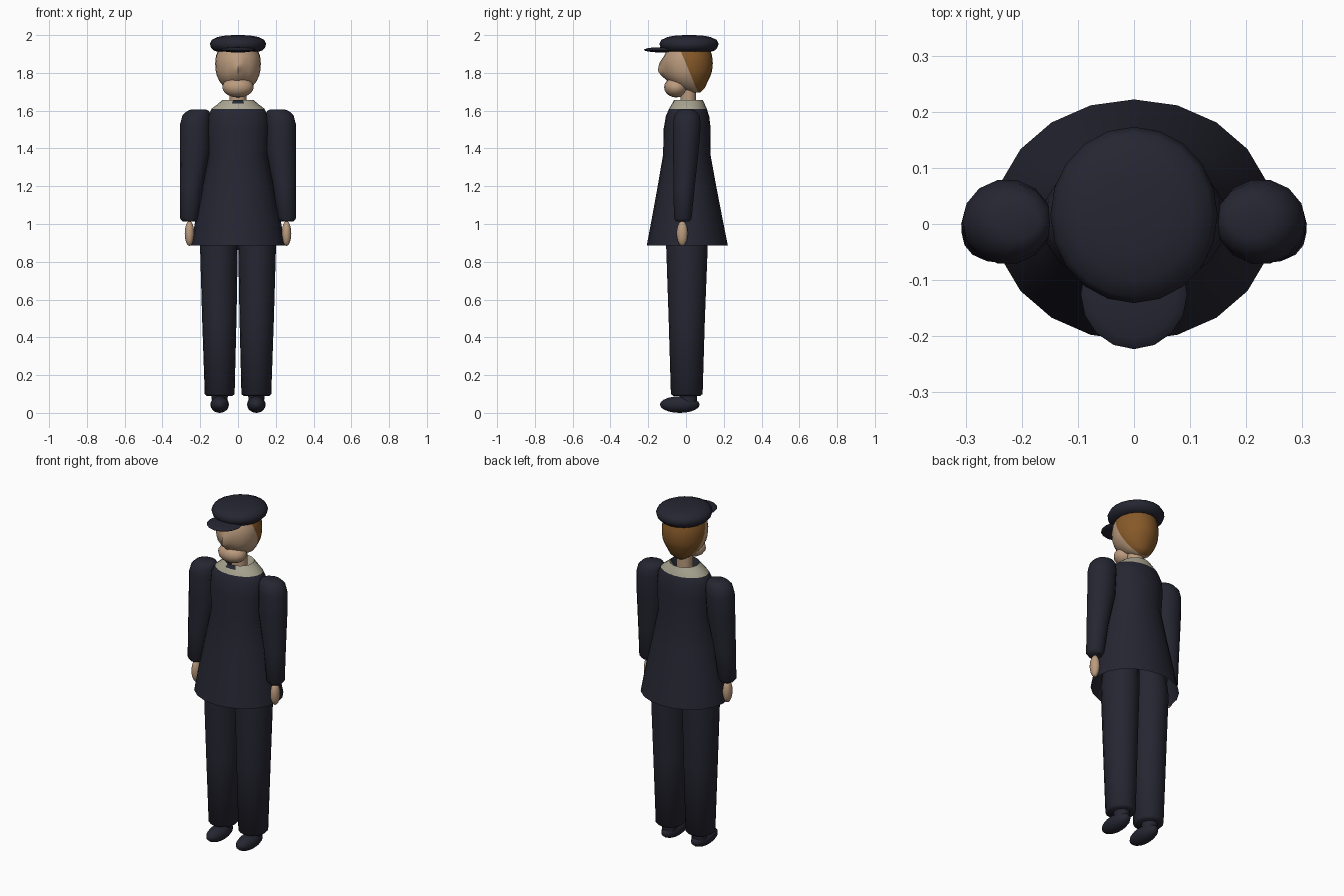
import bpy, bmesh, math
from mathutils import Vector

cube = bpy.data.objects.get("Cube")
if cube:
    bpy.data.objects.remove(cube, do_unlink=True)


def material(name, rgb):
    m = bpy.data.materials.new(name)
    m.use_nodes = True
    m.diffuse_color = (*rgb, 1)
    m.node_tree.nodes["Principled BSDF"].inputs["Base Color"].default_value = (*rgb, 1)
    return m


NAVY = material("navy_cloth", (0.019, 0.019, 0.032))
SKIN = material("skin", (0.50, 0.33, 0.21))
HAIR = material("brown_hair", (0.24, 0.10, 0.022))
COLLAR = material("pale_collar", (0.40, 0.375, 0.285))


def finish(name, bm, *mats):
    bmesh.ops.recalc_face_normals(bm, faces=bm.faces)
    mesh = bpy.data.meshes.new(name)
    bm.to_mesh(mesh)
    bm.free()
    for m in mats:
        mesh.materials.append(m)
    ob = bpy.data.objects.new(name, mesh)
    bpy.context.collection.objects.link(ob)
    bpy.ops.object.select_all(action='DESELECT')
    ob.select_set(True)
    bpy.context.view_layer.objects.active = ob
    bpy.ops.object.shade_smooth_by_angle(angle=math.radians(55))
    return ob


def loft(rings, sides, caps=True):
    """Stack elliptical rings given as (z, centre x, centre y, radius x, radius y)."""
    bm = bmesh.new()
    loops = []
    for z, cx, cy, rx, ry in rings:
        angles = [2 * math.pi * i / sides for i in range(sides)]
        loops.append([bm.verts.new((cx + rx * math.cos(a), cy + ry * math.sin(a), z))
                      for a in angles])
    for low, high in zip(loops, loops[1:]):
        for i in range(sides):
            j = (i + 1) % sides
            bm.faces.new((low[i], low[j], high[j], high[i]))
    if caps:
        bm.faces.new(loops[0][::-1])
        bm.faces.new(loops[-1])
    return bm


def ellipsoid(name, centre, radii, mat):
    bm = bmesh.new()
    bmesh.ops.create_uvsphere(bm, u_segments=16, v_segments=10, radius=1)
    bmesh.ops.scale(bm, vec=radii, verts=bm.verts)
    bmesh.ops.translate(bm, vec=centre, verts=bm.verts)
    return finish(name, bm, mat)


# Flared coat with a pale collar around the open neck
coat = loft([
    (0.885, 0, 0.007, 0.25, 0.215),
    (1.04, 0, 0.006, 0.222, 0.185),
    (1.20, 0, 0.005, 0.188, 0.155),
    (1.37, 0, 0.004, 0.155, 0.125),
    (1.50, 0, 0.006, 0.165, 0.125),
    (1.57, 0, 0.008, 0.16, 0.115),
    (1.61, 0, 0.01, 0.14, 0.10),
    (1.637, 0, 0.012, 0.105, 0.086),
    (1.657, 0, 0.013, 0.082, 0.076),
    (1.61, 0, 0.013, 0.055, 0.05),
], 20, caps=False)
for f in coat.faces:
    c = f.calc_center_median()
    outside = math.hypot(c.x, c.y) > 0.072
    if c.z > 1.615 and outside:
        f.material_index = 1
finish("coat", coat, NAVY, COLLAR)

# Limbs, one of each per side
for side, s in (("left", 1), ("right", -1)):
    finish(side + "_sleeve", loft([
        (1.012, s * 0.257, -0.017, 0.036, 0.036),
        (1.03, s * 0.257, -0.017, 0.050, 0.048),
        (1.20, s * 0.247, -0.010, 0.060, 0.058),
        (1.40, s * 0.228, 0.000, 0.080, 0.070),
        (1.53, s * 0.226, 0.004, 0.080, 0.076),
        (1.575, s * 0.220, 0.005, 0.074, 0.068),
        (1.598, s * 0.212, 0.005, 0.058, 0.050),
        (1.606, s * 0.208, 0.005, 0.040, 0.030),
    ], 14), NAVY)
    ellipsoid(side + "_hand", (s * 0.257, -0.02, 0.95), (0.025, 0.03, 0.066), SKIN)
    finish(side + "_trouser_leg", loft([
        (0.09, s * 0.097, 0.004, 0.068, 0.072),
        (0.10, s * 0.097, 0.004, 0.079, 0.084),
        (0.50, s * 0.099, 0.004, 0.091, 0.096),
        (0.88, s * 0.101, 0.005, 0.100, 0.110),
        (1.05, s * 0.090, 0.005, 0.090, 0.100),
    ], 16), NAVY)
    finish(side + "_ankle", loft([
        (0.04, s * 0.097, 0.015, 0.04, 0.042),
        (0.12, s * 0.097, 0.010, 0.045, 0.05),
    ], 12), NAVY)
    ellipsoid(side + "_shoe", (s * 0.097, -0.033, 0.044), (0.049, 0.105, 0.044), NAVY)

# Neck and jaw
finish("neck", loft([
    (1.56, 0, 0.012, 0.045, 0.042),
    (1.76, 0, 0.012, 0.045, 0.042),
], 14), SKIN)
ellipsoid("jaw", (0, -0.052, 1.724), (0.083, 0.064, 0.054), SKIN)

# Head, with a nose ridge and a sloping hairline
head = loft([
    (1.695, 0, 0.045, 0.030, 0.030),
    (1.72, 0, 0.030, 0.070, 0.070),
    (1.755, 0, 0.013, 0.098, 0.102),
    (1.785, 0, 0.010, 0.112, 0.120),
    (1.81, 0, 0.010, 0.118, 0.128),
    (1.85, 0, 0.009, 0.121, 0.133),
    (1.89, 0, 0.011, 0.117, 0.127),
    (1.93, 0, 0.015, 0.100, 0.112),
], 24)
for v in head.verts:
    if abs(v.co.x) < 0.005 and v.co.y < 0:
        v.co.y -= max(0, 0.034 - 0.45 * abs(v.co.z - 1.815))
hair_start = Vector((0, -0.03, 1.92))
hair_normal = Vector((0, 1, 0.42)).normalized()
bmesh.ops.bisect_plane(head, geom=head.verts[:] + head.edges[:] + head.faces[:],
                       plane_co=hair_start, plane_no=hair_normal)
for f in head.faces:
    f.material_index = int((f.calc_center_median() - hair_start).dot(hair_normal) > 0)
finish("head", head, SKIN, HAIR)

# Flat cap and its peak
finish("cap_crown", loft([
    (1.910, 0, 0.016, 0.100, 0.108),
    (1.918, 0, 0.016, 0.128, 0.136),
    (1.935, 0, 0.016, 0.144, 0.151),
    (1.955, 0, 0.016, 0.149, 0.157),
    (1.975, 0, 0.016, 0.138, 0.146),
    (1.990, 0, 0.016, 0.108, 0.114),
    (1.998, 0, 0.016, 0.065, 0.070),
    (2.000, 0, 0.016, 0.020, 0.020),
], 20), NAVY)
ellipsoid("cap_peak", (0, -0.125, 1.922), (0.095, 0.098, 0.014), NAVY)
